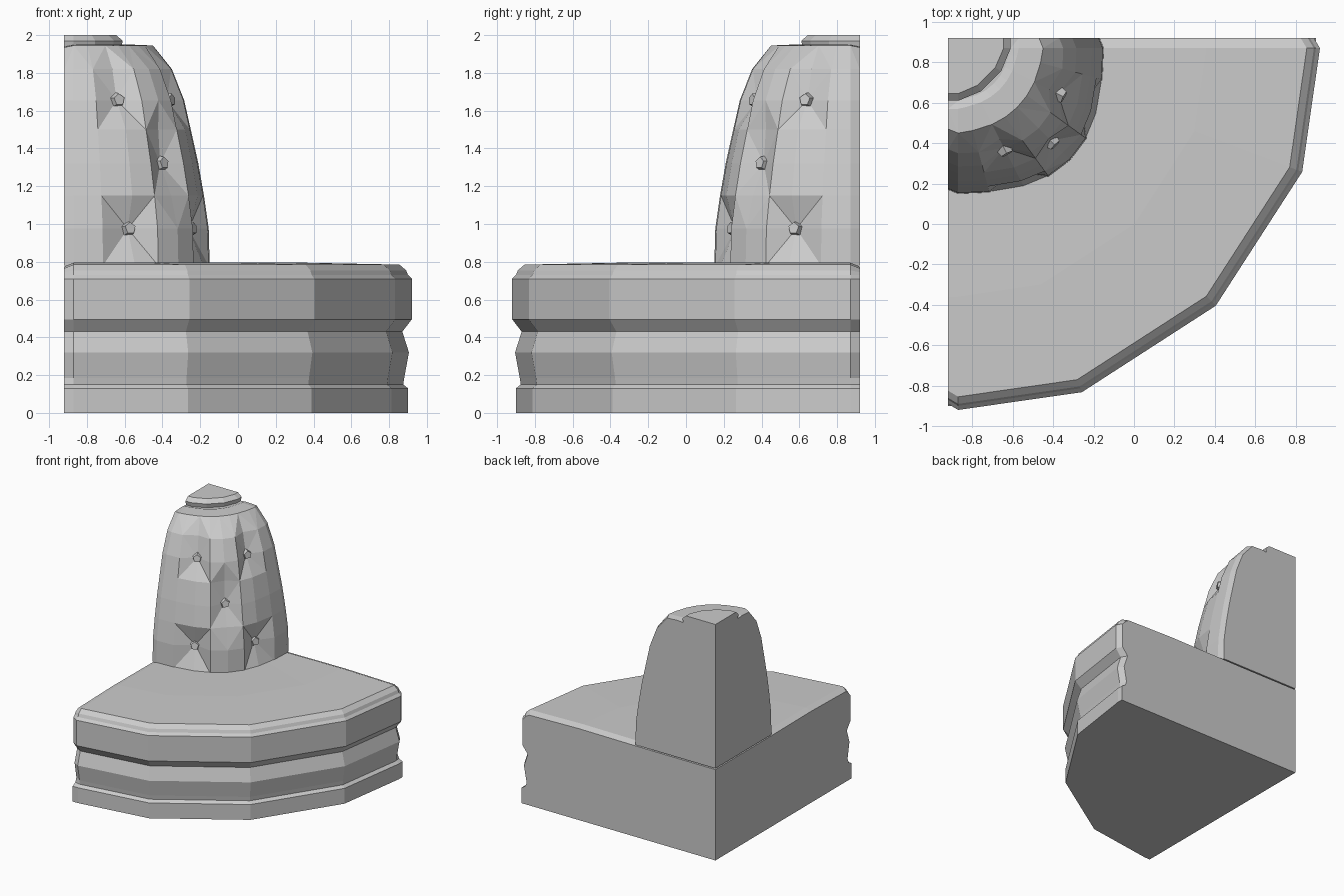
import bpy, bmesh
from math import sin, cos, radians, pi
from mathutils import Vector

cube = bpy.data.objects.get("Cube")
if cube:
    bpy.data.objects.remove(cube)

CORNER = Vector((-0.92, 0.92, 0))   # axis of the quarter turn
STRIP = 0.05                        # width of the chamfer beside each cut face

stone = bpy.data.materials.new("grey stone")
stone.use_nodes = True
grey = (0.6, 0.6, 0.6, 1)
stone.diffuse_color = grey
stone.node_tree.nodes["Principled BSDF"].inputs["Base Color"].default_value = grey


def finish(bm, name):
    bmesh.ops.recalc_face_normals(bm, faces=bm.faces)
    mesh = bpy.data.meshes.new(name)
    bm.to_mesh(mesh)
    bm.free()
    mesh.materials.append(stone)
    obj = bpy.data.objects.new(name, mesh)
    obj.location = CORNER
    bpy.context.collection.objects.link(obj)
    return obj


def quarter_turn(name, profile, angles, radius, facets=False):
    """Turn (r, z, inset, drop) rows through a quarter circle and close the cut faces."""
    bm = bmesh.new()
    rows = []
    for i, (r, z, inset, drop) in enumerate(profile):
        row = [(0, inset - r, z - drop), (STRIP, -r, z)]
        for j, a in enumerate(angles):
            rad = radius(r, i, j, a)
            row.append((rad * sin(radians(a)), -rad * cos(radians(a)), z))
        row += [(r, -STRIP, z), (r - inset, 0, z - drop)]
        rows.append([bm.verts.new(p) for p in row])
    for i in range(len(rows) - 1):
        for j in range(len(rows[0]) - 1):
            a, b, c, d = rows[i][j], rows[i][j + 1], rows[i + 1][j + 1], rows[i + 1][j]
            if not facets:
                bm.faces.new((a, b, c, d))
            elif (i + j) % 2 == 0:
                bm.faces.new((a, b, c))
                bm.faces.new((a, c, d))
            else:
                bm.faces.new((a, b, d))
                bm.faces.new((b, c, d))
    low = bm.verts.new((0, 0, profile[0][1]))
    high = bm.verts.new((0, 0, rows[-1][0].co.z))
    bm.faces.new([low] + rows[0])
    bm.faces.new([high] + rows[-1])
    for side in (0, -1):
        bm.faces.new([low] + [row[side] for row in rows] + [high])
    return finish(bm, name)


# Basin base: plinth, swelling band, groove, rim and broad top
base_profile = [
    (1.82, 0, 0, 0), (1.82, 0.13, 0, 0), (1.795, 0.15, 0.01, 0),
    (1.80, 0.185, 0.03, 0), (1.825, 0.32, 0.03, 0), (1.79, 0.43, 0.03, 0),
    (1.84, 0.495, 0.03, 0), (1.84, 0.71, 0.03, 0), (1.82, 0.73, 0.03, 0),
    (1.81, 0.755, 0.03, 0.01), (1.775, 0.785, 0.03, 0.02),
    (1.28, 0.795, 0, 0.02), (0.6, 0.79, 0, 0.02)]
quarter_turn("basin_base", base_profile, (20.7, 45, 69.3),
             lambda r, i, j, a: r * 1.018)

# Rocky column with a hollow behind each stud
rock_angles = (15, 27, 36, 45, 54, 63, 75)
column_profile = [
    (0.77, 0.78, 0.02, 0), (0.765, 0.975, 0.02, 0), (0.74, 1.15, 0.02, 0),
    (0.71, 1.32, 0.02, 0), (0.67, 1.5, 0.02, 0), (0.635, 1.655, 0.02, 0),
    (0.57, 1.82, 0.02, 0), (0.47, 1.945, 0.02, 0.01), (0.35, 1.95, 0, 0.01),
    (0.31, 1.935, 0, 0)]
hollows = {(1, 1): 0.08, (1, 5): 0.08, (3, 3): 0.07, (5, 1): 0.07, (5, 5): 0.07,
           (6, 1): 0.05, (6, 5): 0.05, (4, 3): 0.04, (2, 3): 0.02}


def rock_radius(r, i, j, a):
    square = 0.11 if i < 7 else 0.03
    return r * (1 + square * sin(radians(2 * a)) ** 2) - hollows.get((i, j), 0)


quarter_turn("rock_column", column_profile, rock_angles, rock_radius, True)

# Cap on top of the column
cap_profile = [(0.30, 1.93, 0, 0), (0.31, 1.97, 0, 0), (0.275, 2.0, 0, 0)]
quarter_turn("column_cap", cap_profile, (32, 58), lambda r, i, j, a: r)

# Five-sided studs seated in the hollows
for (i, j) in [(1, 1), (1, 5), (3, 3), (5, 1), (5, 5)]:
    bm = bmesh.new()
    bmesh.ops.create_cone(bm, cap_ends=True, segments=5,
                          radius1=0.047, radius2=0.032, depth=0.05)
    stud = finish(bm, f"stud_{i}_{j}")
    a = radians(rock_angles[j])
    r, z = column_profile[i][:2]
    rad = rock_radius(r, i, j, rock_angles[j]) + 0.008
    stud.location = CORNER + Vector((rad * sin(a), -rad * cos(a), z))
    stud.rotation_euler = (pi / 2 - 0.15, 0, a)
